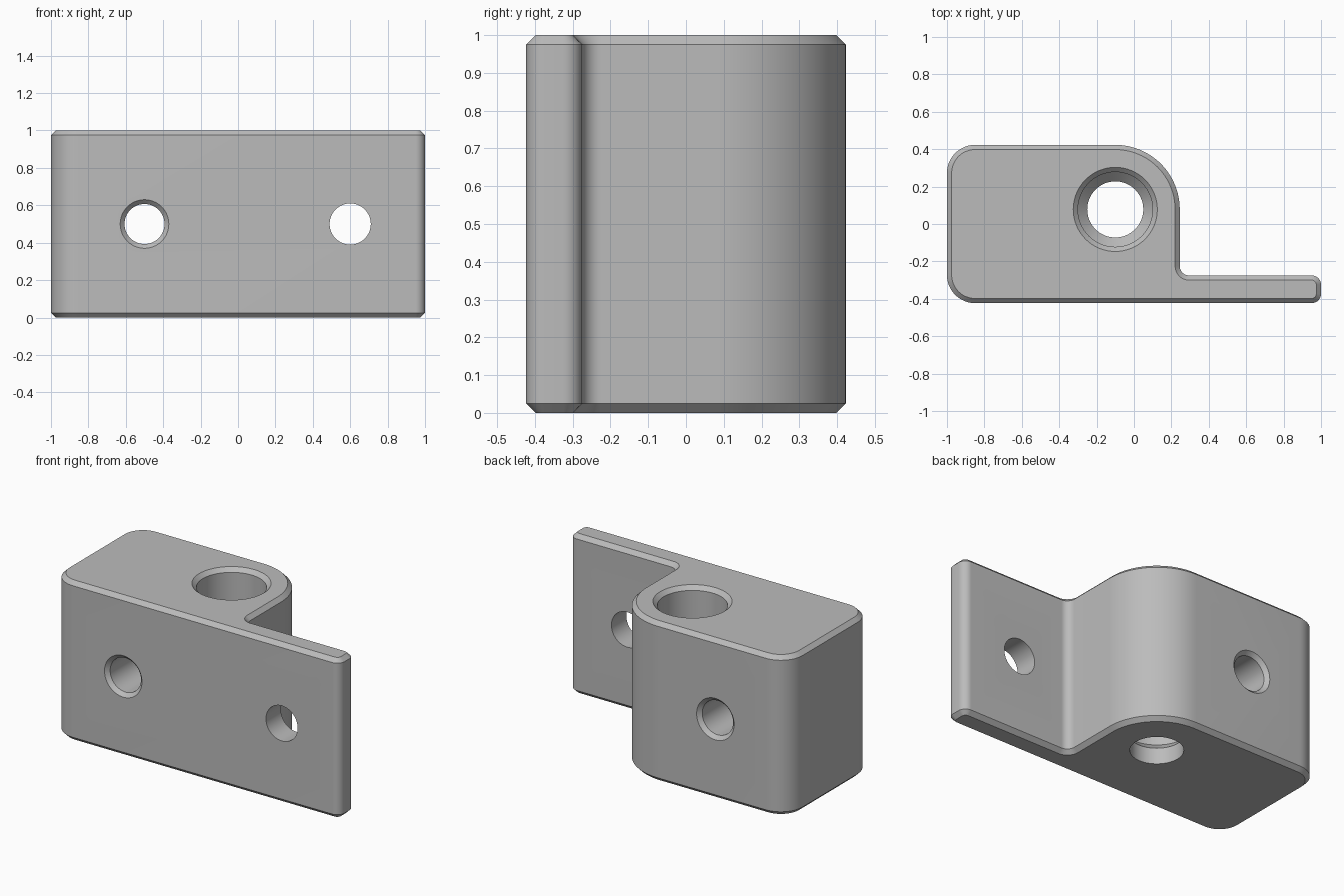
import bpy, bmesh
from math import sin, cos, pi, radians
from mathutils import Matrix, Vector

default = bpy.data.objects.get("Cube")
if default:
    bpy.data.objects.remove(default, do_unlink=True)

# Single flat grey
GREY = (0.5, 0.5, 0.5, 1.0)
grey = bpy.data.materials.new("plain grey")
grey.use_nodes = True
grey.diffuse_color = GREY
grey.node_tree.nodes["Principled BSDF"].inputs["Base Color"].default_value = GREY

CHAMFER = 0.025
HEIGHT = 1.0
X, BACK, FRONT = 1.0, 0.423, -0.423
SIDE, LIP = 0.245, -0.275          # block side and back of the thin flange


def outline(inset):
    """Rounded L-shaped outline; insetting only changes the corner radii."""
    corners = [  # centre x, centre y, radius, start angle, sweep
        (-X + 0.15, FRONT + 0.15, 0.15, 180, 90),
        (X - 0.05, FRONT + 0.05, 0.05, 270, 90),
        (X - 0.05, LIP - 0.05, 0.05, 0, 90),
        (SIDE + 0.05, LIP + 0.05, 0.05, 270, -90),
        (SIDE - 0.345, BACK - 0.345, 0.345, 0, 90),
        (-X + 0.15, BACK - 0.15, 0.15, 90, 90),
    ]
    points = []
    for cx, cy, r, start, sweep in corners:
        r += -inset if sweep > 0 else inset
        steps = 24 if r > 0.2 else 12
        for i in range(steps + 1):
            a = radians(start + sweep * i / steps)
            points.append((cx + r * cos(a), cy + r * sin(a)))
    return points


def loft(name, rings):
    """Closed solid through a stack of equal-sized point rings."""
    bm = bmesh.new()
    loops = [[bm.verts.new(p) for p in ring] for ring in rings]
    for low, high in zip(loops, loops[1:]):
        for i in range(len(low)):
            j = (i + 1) % len(low)
            bm.faces.new((low[i], low[j], high[j], high[i]))
    bm.faces.new(list(reversed(loops[0])))
    bm.faces.new(loops[-1])
    bmesh.ops.recalc_face_normals(bm, faces=bm.faces)
    mesh = bpy.data.meshes.new(name)
    bm.to_mesh(mesh)
    bm.free()
    mesh.materials.append(grey)
    obj = bpy.data.objects.new(name, mesh)
    bpy.context.collection.objects.link(obj)
    return obj


def drill(body, profile, matrix):
    """Cut a turned hole, given as (radius, distance along axis) pairs."""
    n = 64
    rings = [[matrix @ Vector((r * cos(2 * pi * i / n), r * sin(2 * pi * i / n), h))
              for i in range(n)] for r, h in profile]
    cutter = loft("hole_cutter", rings)
    cutter.hide_render = True
    mod = body.modifiers.new("hole", 'BOOLEAN')
    mod.operation = 'DIFFERENCE'
    mod.solver = 'EXACT'
    mod.object = cutter
    bpy.context.view_layer.objects.active = body
    bpy.ops.object.modifier_apply(modifier=mod.name)
    bpy.data.objects.remove(cutter, do_unlink=True)


# Block and flange in one chamfered extrusion
levels = [(CHAMFER, 0), (0, CHAMFER), (0, HEIGHT - CHAMFER), (CHAMFER, HEIGHT)]
body = loft("mounting_block",
            [[(x, y, z) for x, y in outline(inset)] for inset, z in levels])

# Vertical stepped bore with a chamfered mouth
OVER = 0.05
drill(body,
      [(0.15, -OVER), (0.15, 0.1), (0.2, 0.15), (0.2, HEIGHT - CHAMFER),
       (0.2 + CHAMFER, HEIGHT), (0.2 + CHAMFER + OVER, HEIGHT + OVER)],
      Matrix.Translation((-0.1, BACK - 0.345, 0)))

# Cross holes from front to back: chamfered in the block, plain in the flange
to_y = Matrix.Rotation(radians(90), 4, 'X')
r, wide = 0.107, 0.13
c = wide - r
drill(body,
      [(wide + OVER, FRONT - OVER), (wide, FRONT), (r, FRONT + c),
       (r, BACK - c), (wide, BACK), (wide + OVER, BACK + OVER)],
      Matrix.Translation((-0.5, 0, 0.5)) @ to_y)
drill(body, [(0.11, -LIP - OVER), (0.11, -FRONT + OVER)],
      Matrix.Translation((0.6, 0, 0.5)) @ to_y)

# Smooth curved walls, crisp chamfers
bpy.ops.object.select_all(action='DESELECT')
body.select_set(True)
bpy.context.view_layer.objects.active = body
bpy.ops.object.shade_smooth_by_angle(angle=radians(30))
